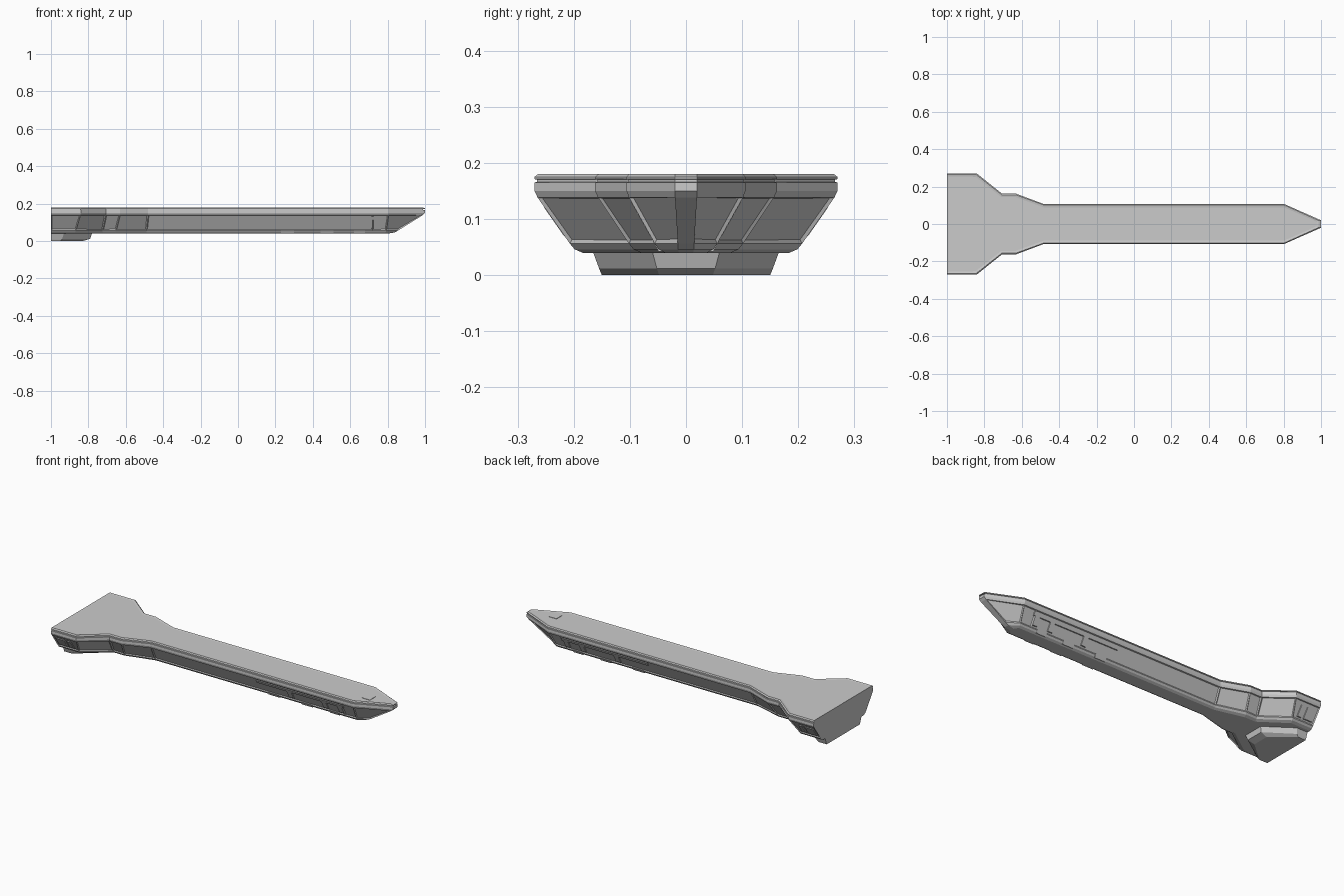
import bpy, bmesh

if "Cube" in bpy.data.objects:
    bpy.data.objects.remove(bpy.data.objects["Cube"])

# Half outlines of the hull seen from above: rim and lower edge of the sloping wall
RIM = [(-1, .27), (-.84, .27), (-.705, .162), (-.63, .162), (-.48, .106), (.72, .106), (.805, .106), (1, .02)]
LOW = [(-1, .20), (-.87, .20), (-.725, .095), (-.655, .095), (-.49, .05), (.72, .05), (.79, .05), (.84, .014)]
# (height, blend from rim to lower outline), top to bottom
LEVELS = [(.18, .09), (.175, 0), (.171, 0), (.17, .06), (.166, .06), (.165, 0),
          (.15, 0), (.138, .08), (.056, .9), (.046, 1.02), (.039, 1.25)]
WALL = 7  # band index of the main sloping wall


def blend(t):
    return [(a[0] + (b[0] - a[0]) * t, a[1] + (b[1] - a[1]) * t) for a, b in zip(RIM, LOW)]


def make_object(name, bm):
    me = bpy.data.meshes.new(name)
    bm.to_mesh(me)
    bm.free()
    ob = bpy.data.objects.new(name, me)
    bpy.context.collection.objects.link(ob)
    return ob


def loft(bm, levels):
    """Closed, mirrored body from (z, half outline) levels; returns bands, top and bottom faces."""
    n = len(levels[0][1])
    rings = []
    for z, pts in levels:
        ring = [bm.verts.new((x, y, z)) for x, y in pts]
        ring += [bm.verts.new((x, -y, z)) for x, y in reversed(pts)]
        rings.append(ring)
    bands = [[bm.faces.new((a[j], a[j + 1], b[j + 1], b[j])) for j in range(2 * n - 1)]
             for a, b in zip(rings, rings[1:])]

    def cap(r):
        return [bm.faces.new((r[i], r[i + 1], r[-2 - i], r[-1 - i])) for i in range(n - 1)]
    top, bottom = cap(rings[0]), cap(rings[-1])
    stern = bm.faces.new([r[0] for r in rings] + [r[-1] for r in reversed(rings)])
    bmesh.ops.recalc_face_normals(bm, faces=bm.faces[:])
    return bands, top, bottom, stern


# Main hull with recessed wall panels and a sunken deck
bm = bmesh.new()
bands, deck, belly, stern = loft(bm, [(z, blend(t)) for z, t in LEVELS])
mid = len(RIM) - 1
panels = [f for j, f in enumerate(bands[WALL]) if j != mid]
bmesh.ops.inset_individual(bm, faces=panels, thickness=.007, depth=-.005)
bmesh.ops.inset_region(bm, faces=deck, thickness=.012, depth=-.002)
make_object("hull", bm)

# Keel under the stern, pointed towards the front
bm = bmesh.new()
loft(bm, [(.042, [(-1, .166), (-.93, .166), (-.78, .06)]),
          (.012, [(-1, .155), (-.94, .155), (-.79, .052)]),
          (0, [(-1, .15), (-.95, .15), (-.83, .048)])])
make_object("keel", bm)


def wall_blocks(name, rim_y, low_y, boxes):
    """Blocks lying on the sloping wall, on both sides: (x0, x1, z0, z1)."""
    def wall_y(z):
        t = .08 + (.138 - z) / .082 * .82
        return rim_y + (low_y - rim_y) * t
    bm = bmesh.new()
    for s in (1, -1):
        for x0, x1, z0, z1 in boxes:
            v = [bm.verts.new((x, s * (wall_y(z) + d), z)) for d in (.001, -.012)
                 for x, z in ((x0, z0), (x1, z0), (x1, z1), (x0, z1))]
            for q in ((0, 1, 2, 3), (7, 6, 5, 4), (0, 4, 5, 1), (1, 5, 6, 2), (2, 6, 7, 3), (3, 7, 4, 0)):
                bm.faces.new([v[i] for i in q])
    bmesh.ops.recalc_face_normals(bm, faces=bm.faces[:])
    make_object(name, bm)


# Long side strip with cross bars and lower lugs
wall_blocks("side_strip", .106, .05, [(.18, .73, .112, .13)])
wall_blocks("side_bars", .106, .05, [(.37, .40, .07, .112), (.59, .62, .07, .112), (.69, .72, .07, .112)])
wall_blocks("lower_lugs", .106, .05, [(.23, .30, .042, .06), (.44, .51, .042, .06), (.62, .68, .042, .06)])
# Stern wall plates
wall_blocks("stern_plates", .27, .20, [(-.985, -.93, .07, .12), (-.915, -.89, .07, .12)])

# Small hatch on the nose deck
bpy.ops.mesh.primitive_cube_add(size=1, location=(.845, -.02, .178))
hatch = bpy.context.object
hatch.name = "nose_hatch"
hatch.scale = (.05, .05, .004)
